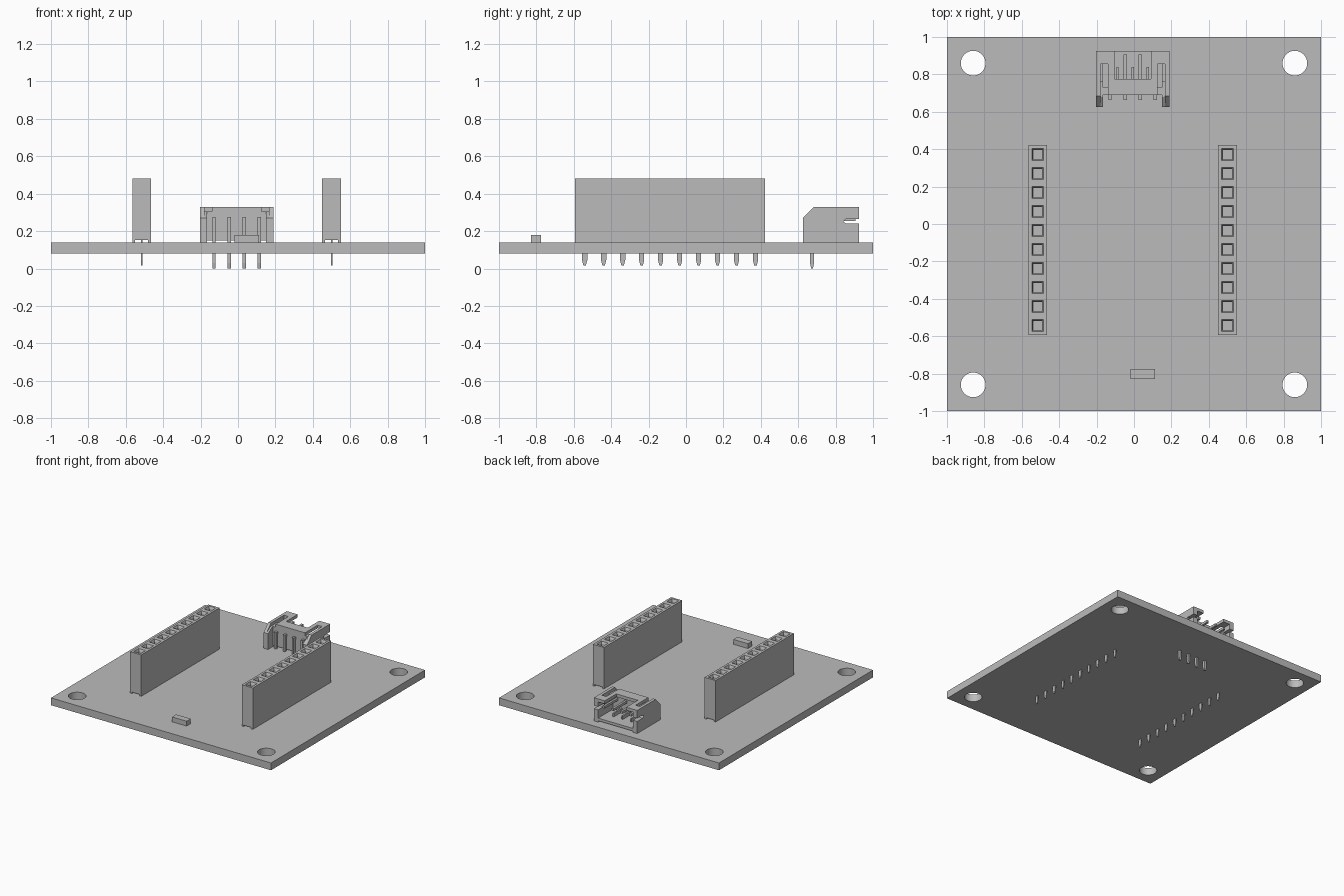
import bpy
import bmesh
from mathutils import Matrix

if "Cube" in bpy.data.objects:
    bpy.data.objects.remove(bpy.data.objects["Cube"])

GREY = (0.5, 0.5, 0.5, 1)
grey = bpy.data.materials.new("plain grey")
grey.use_nodes = True
grey.diffuse_color = GREY
grey.node_tree.nodes["Principled BSDF"].inputs["Base Color"].default_value = GREY


def finish(bm, name):
    bmesh.ops.recalc_face_normals(bm, faces=bm.faces)
    mesh = bpy.data.meshes.new(name)
    bm.to_mesh(mesh)
    bm.free()
    mesh.materials.append(grey)
    obj = bpy.data.objects.new(name, mesh)
    bpy.context.collection.objects.link(obj)
    return obj


def add_prism(bm, outline, x0, x1):
    """Extrude a (y, z) outline from x0 to x1."""
    face = bm.faces.new([bm.verts.new((x0, y, z)) for y, z in outline])
    out = bmesh.ops.extrude_face_region(bm, geom=[face])["geom"]
    verts = [v for v in out if isinstance(v, bmesh.types.BMVert)]
    bmesh.ops.translate(bm, verts=verts, vec=(x1 - x0, 0, 0))


def add_box(bm, x0, x1, y0, y1, z0, z1):
    add_prism(bm, [(y0, z0), (y1, z0), (y1, z1), (y0, z1)], x0, x1)


def add_pin(bm, x, y, half_x, half_y, bottom, top):
    """Vertical pin with a tapered lower end."""
    add_prism(bm, [(y - half_y, top), (y - half_y, bottom + 0.03),
                   (y - half_y * 0.45, bottom), (y + half_y * 0.45, bottom),
                   (y + half_y, bottom + 0.03), (y + half_y, top)],
              x - half_x, x + half_x)


# Circuit board with four mounting holes
bm = bmesh.new()
add_box(bm, -1, 1, -1, 1, 0.08, 0.14)
board = finish(bm, "board")
bm = bmesh.new()
for x in (-0.86, 0.86):
    for y in (-0.86, 0.86):
        bmesh.ops.create_cone(bm, cap_ends=True, segments=40, radius1=0.066,
                              radius2=0.066, depth=0.3,
                              matrix=Matrix.Translation((x, y, 0.11)))
cutter = finish(bm, "hole_cutter")
cutter.hide_render = True
cut = board.modifiers.new("holes", 'BOOLEAN')
cut.operation = 'DIFFERENCE'
cut.solver = 'EXACT'
cut.object = cutter
bpy.ops.object.select_all(action='DESELECT')
bpy.context.view_layer.objects.active = board
board.select_set(True)
bpy.ops.object.modifier_apply(modifier="holes")
bpy.data.objects.remove(cutter)
bpy.ops.object.shade_smooth_by_angle()

# Two ten-way socket strips
PITCH, MID_Y, COUNT = 0.1015, -0.085, 10
HALF_LENGTH = PITCH * COUNT / 2
for side, cx in (("right", -0.515), ("left", 0.5)):
    bm = bmesh.new()
    bmesh.ops.create_grid(bm, x_segments=1, y_segments=COUNT, size=1)
    for v in bm.verts:
        v.co = (cx + v.co.x * 0.05, MID_Y + v.co.y * HALF_LENGTH, 0.48)
    top = list(bm.faces)
    out = bmesh.ops.extrude_face_region(bm, geom=top, use_keep_orig=True)["geom"]
    low = [v for v in out if isinstance(v, bmesh.types.BMVert)]
    bmesh.ops.translate(bm, verts=low, vec=(0, 0, 0.152 - 0.48))
    bmesh.ops.recalc_face_normals(bm, faces=bm.faces)
    # Square funnel, then a straight shaft in every cell
    bmesh.ops.inset_individual(bm, faces=top, thickness=0.026)
    bmesh.ops.inset_individual(bm, faces=top, thickness=0.011, depth=-0.018)
    bmesh.ops.inset_individual(bm, faces=top, thickness=0.0005, depth=-0.12)
    # Side rails under the strip
    for s in (-1, 1):
        a, b = sorted((cx + s * 0.05, cx + s * 0.035))
        add_box(bm, a, b, MID_Y - HALF_LENGTH, MID_Y + HALF_LENGTH, 0.14, 0.152)
    finish(bm, side + "_socket_strip")

    bm = bmesh.new()
    for i in range(COUNT):
        y = MID_Y + (i - (COUNT - 1) / 2) * PITCH
        add_pin(bm, cx, y, 0.004, 0.014, 0.015, 0.16)
    finish(bm, side + "_strip_pins")

# Small surface component
bm = bmesh.new()
add_box(bm, -0.02, 0.113, -0.828, -0.775, 0.14, 0.18)
finish(bm, "small_component")

# Cable connector housing, open towards the back
CX = -0.007
bm = bmesh.new()
outer = [(0.625, 0.14), (0.925, 0.14), (0.925, 0.24), (0.855, 0.24),
         (0.84, 0.252), (0.855, 0.265), (0.925, 0.265), (0.925, 0.33),
         (0.685, 0.33), (0.625, 0.27)]
inner = outer[:7] + [(0.925, 0.33), (0.855, 0.33), (0.855, 0.275),
                     (0.765, 0.275), (0.765, 0.305), (0.68, 0.305), (0.625, 0.27)]
for s in (-1, 1):
    add_prism(bm, outer, CX + s * 0.197, CX + s * 0.173)
    add_prism(bm, inner, CX + s * 0.173, CX + s * 0.158)
    # Roof beside the notch, with a bridge to the side wall
    add_box(bm, CX + s * 0.133, CX + s * 0.098, 0.69, 0.925, 0.305, 0.33)
    add_box(bm, CX + s * 0.173, CX + s * 0.133, 0.855, 0.925, 0.305, 0.33)
add_box(bm, CX - 0.098, CX + 0.098, 0.69, 0.775, 0.305, 0.33)
add_box(bm, CX - 0.158, CX + 0.158, 0.69, 0.73, 0.155, 0.305)
add_box(bm, CX - 0.158, CX + 0.158, 0.69, 0.925, 0.15, 0.172)
# Floor ribs between the pins
for i in (-1, 0, 1):
    x = CX + i * 0.081
    add_box(bm, x - 0.006, x + 0.006, 0.73, 0.84, 0.172, 0.2)
finish(bm, "connector_housing")

# Bent connector pins
bm = bmesh.new()
for i in range(4):
    x = CX + (i - 1.5) * 0.081
    add_pin(bm, x, 0.674, 0.009, 0.011, 0, 0.275)
    add_box(bm, x - 0.009, x + 0.009, 0.67, 0.905, 0.255, 0.275)
finish(bm, "connector_pins")
